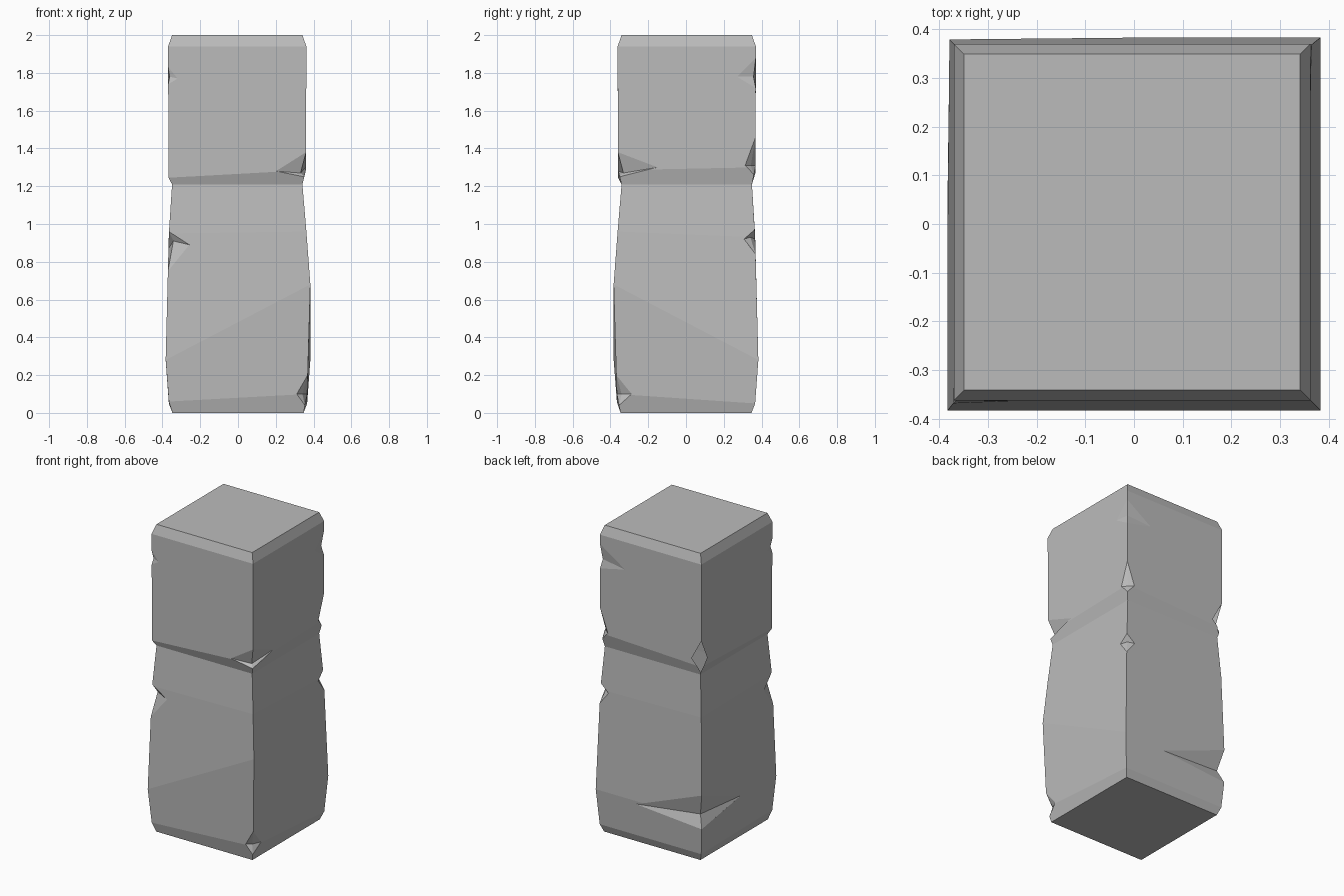
import bpy, bmesh
from mathutils import Vector

cube = bpy.data.objects.get("Cube")
if cube:
    bpy.data.objects.remove(cube, do_unlink=True)

stone = bpy.data.materials.new("grey_stone")
stone.use_nodes = True
colour = (0.5, 0.5, 0.5, 1)
stone.diffuse_color = colour
stone.node_tree.nodes["Principled BSDF"].inputs["Base Color"].default_value = colour

# Corner directions: front right, front left, back left, back right
CORNERS = [(-1, -1), (1, -1), (1, 1), (-1, 1)]
FR, FL, BL, BR = range(4)


def add_mesh(name, verts, faces):
    bm = bmesh.new()
    vs = [bm.verts.new(v) for v in verts]
    for f in faces:
        bm.faces.new([vs[i] for i in f])
    bmesh.ops.recalc_face_normals(bm, faces=bm.faces)
    mesh = bpy.data.meshes.new(name)
    bm.to_mesh(mesh)
    bm.free()
    mesh.materials.append(stone)
    obj = bpy.data.objects.new(name, mesh)
    bpy.context.collection.objects.link(obj)
    return obj


# Pillar body: rings as (half width, sideways shift, height at each corner)
RINGS = [
    (0.347, 0, (0, 0, 0, 0)),
    (0.366, 0, (0.06, 0.10, 0.05, 0.05)),
    (0.383, 0, (0.28, 0.68, 0.28, 0.28)),
    (0.364, 0.002, (0.95, 0.96, 0.93, 0.94)),
    (0.345, 0.004, (1.21, 1.21, 1.21, 1.21)),
    (0.364, 0.004, (1.245, 1.285, 1.30, 1.27)),
    (0.366, 0.004, (1.94, 1.94, 1.94, 1.94)),
    (0.345, 0.004, (2, 2, 2, 2)),
]
verts = [(sx * r - s, sy * r + s, z)
         for r, s, heights in RINGS
         for (sx, sy), z in zip(CORNERS, heights)]
faces = [(3, 2, 1, 0), tuple(len(verts) - 4 + i for i in range(4))]
for k in range(len(RINGS) - 1):
    for i in range(4):
        a, b = k * 4 + i, k * 4 + (i + 1) % 4
        faces.append((a, b, b + 4, a + 4))
pillar = add_mesh("stone_pillar", verts, faces)


def edge_point(corner, z):
    """Point on the pillar's corner edge at height z."""
    pts = [Vector(verts[k * 4 + corner]) for k in range(len(RINGS))]
    for p, q in zip(pts, pts[1:]):
        if p.z <= z <= q.z:
            return p.lerp(q, (z - p.z) / (q.z - p.z))


# Chips: corner, bottom, middle, top, depth,
# then reach and height of the tip along x, and along y
CHIPS = [
    (FL, 1.25, 1.27, 1.38, 0.025, 0.16, 1.28, 0.21, 1.30),
    (FL, 0.04, 0.10, 0.20, 0.025, 0.055, 0.10, 0.08, 0.10),
    (FR, 0.75, 0.91, 0.96, 0.025, 0.11, 0.89, 0.09, 0.87),
    (FR, 1.74, 1.78, 1.83, 0.008, 0.05, 1.77, 0.05, 1.77),
    (BL, 0.84, 0.93, 0.97, 0.025, 0.06, 0.92, 0.06, 0.92),
    (BL, 1.26, 1.31, 1.46, 0.025, 0.055, 1.31, 0.055, 1.31),
    (BL, 1.72, 1.78, 1.88, 0.012, 0.18, 1.76, 0.10, 1.78),
    (BR, 1.23, 1.30, 1.44, 0.025, 0.07, 1.31, 0.06, 1.31),
    (BR, 0.22, 0.30, 0.44, 0.035, 0.48, 0.26, 0.40, 0.29),
]
for n, (c, low, mid, high, depth, rx, zx, ry, zy) in enumerate(CHIPS):
    out = Vector((*CORNERS[c], 0))
    centre = edge_point(c, mid)
    tip_x = edge_point(c, zx) - Vector((out.x * rx, 0, 0))
    tip_y = edge_point(c, zy) - Vector((0, out.y * ry, 0))
    points = [edge_point(c, low), tip_x, edge_point(c, high), tip_y,
              centre - out * depth, centre + out * 0.15]
    sides = [(i, (i + 1) % 4, apex) for i in range(4) for apex in (4, 5)]
    chip = add_mesh(f"chip_cutter_{n + 1}", points, sides)
    chip.hide_render = True
    chip.hide_set(True)
    cut = pillar.modifiers.new(f"chip_{n + 1}", 'BOOLEAN')
    cut.operation = 'DIFFERENCE'
    cut.solver = 'EXACT'
    cut.object = chip
